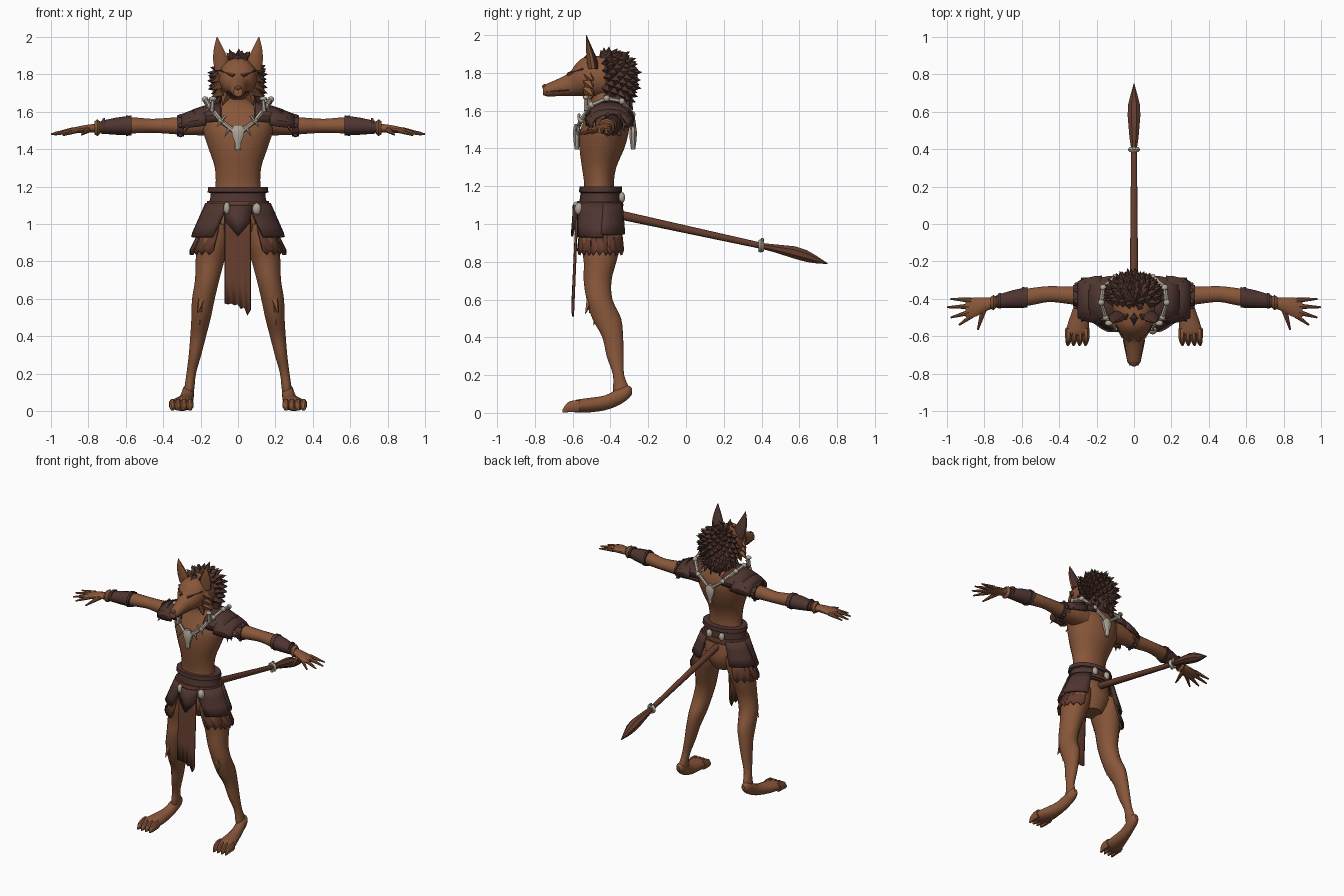
import bpy, bmesh, math, random
from mathutils import Vector, Matrix

random.seed(4)


def material(name, rgb):
    m = bpy.data.materials.new(name)
    m.diffuse_color = (*rgb, 1)
    return m


FUR = material("brown fur", (0.25, 0.095, 0.042))
HAIR = material("dark hair", (0.075, 0.032, 0.025))
LEATHER = material("dark leather", (0.078, 0.036, 0.030))
CLOTH = material("russet cloth", (0.13, 0.047, 0.027))
BONE = material("pale bone", (0.43, 0.38, 0.31))


def finish(name, bm, mats, mirror=False, angle=40, thick=0):
    bmesh.ops.recalc_face_normals(bm, faces=bm.faces[:])
    me = bpy.data.meshes.new(name)
    for f in bm.faces:
        f.smooth = True
    bm.to_mesh(me)
    bm.free()
    me.set_sharp_from_angle(angle=math.radians(angle))
    for m in mats if isinstance(mats, list) else [mats]:
        me.materials.append(m)
    ob = bpy.data.objects.new(name, me)
    bpy.context.collection.objects.link(ob)
    if thick:
        s = ob.modifiers.new("thickness", 'SOLIDIFY')
        s.thickness, s.offset = thick, 0
    if mirror:
        ob.modifiers.new("mirror", 'MIRROR').use_axis[0] = True
    return ob


def catmull(rings, steps=3):
    out = []
    for i in range(len(rings) - 1):
        p = [rings[max(0, min(len(rings) - 1, i + k))] for k in (-1, 0, 1, 2)]
        for s in range(steps):
            t = s / steps
            out.append([0.5 * (2 * b + (c - a) * t + (2 * a - 5 * b + 4 * c - d) * t * t
                               + (3 * b - a - 3 * c + d) * t ** 3) for a, b, c, d in zip(*p)])
    return out + [rings[-1]]


# Elliptical rings (x, y, z, radius, radius) joined along a main axis
def loft(name, axis, rings, mats, n=16, curved=True, mirror=False, bm=None):
    own = bm is None
    bm = bm or bmesh.new()
    u, v = {'x': (1, 2), 'y': (0, 2), 'z': (0, 1)}[axis]
    rows = []
    for r in catmull(rings) if curved else rings:
        row = []
        for k in range(n):
            a = 2 * math.pi * (k + 0.5) / n
            p = list(r[:3])
            p[u] += r[3] * math.cos(a)
            p[v] += r[4] * math.sin(a)
            row.append(bm.verts.new(p))
        rows.append(row)
    for a, b in zip(rows, rows[1:]):
        for k in range(n):
            bm.faces.new((a[k], a[(k + 1) % n], b[(k + 1) % n], b[k]))
    bm.faces.new(rows[0])
    bm.faces.new(rows[-1])
    return finish(name, bm, mats, mirror) if own else bm


# Tapered rods (start, end, start radius, end radius) in one object
def rods(name, items, mat, sides=6, mirror=False, angle=40):
    bm = bmesh.new()
    for a, b, r1, r2 in items:
        a, b = Vector(a), Vector(b)
        q = (b - a).to_track_quat('Z', 'Y').to_matrix().to_4x4()
        bmesh.ops.create_cone(bm, cap_ends=True, segments=sides, radius1=r1, radius2=r2,
                              depth=(b - a).length, matrix=Matrix.Translation((a + b) / 2) @ q)
    return finish(name, bm, mat, mirror, angle)


def balls(name, items, mat, mirror=False):
    bm = bmesh.new()
    for c, s in items:
        bmesh.ops.create_icosphere(bm, subdivisions=2, radius=1,
                                   matrix=Matrix.Translation(c) @ Matrix.Diagonal((*s, 1)))
    return finish(name, bm, mat, mirror)


# Thin sheet from a function of (u, v)
def sheet(name, fn, nu, nv, mat, thick=0.012, mirror=False):
    bm = bmesh.new()
    g = [[bm.verts.new(fn(i / nu, j / nv)) for j in range(nv + 1)] for i in range(nu + 1)]
    for i in range(nu):
        for j in range(nv):
            bm.faces.new((g[i][j], g[i + 1][j], g[i + 1][j + 1], g[i][j + 1]))
    return finish(name, bm, mat, mirror, 30, thick)


# Body
loft("torso", 'z', [(0, -.44, .88, .07, .07), (0, -.45, .97, .14, .115), (0, -.455, 1.1, .14, .10),
                    (0, -.46, 1.2, .122, .08), (0, -.46, 1.3, .125, .092), (0, -.445, 1.4, .158, .12),
                    (0, -.43, 1.5, .19, .13), (0, -.42, 1.57, .19, .11), (0, -.42, 1.62, .13, .09),
                    (0, -.43, 1.66, .085, .075), (0, -.44, 1.73, .075, .08)], FUR, 20)
loft("arm", 'x', [(.12, -.40, 1.535, .085, .065), (.2, -.39, 1.535, .072, .062), (.28, -.385, 1.525, .055, .05),
                  (.36, -.38, 1.525, .047, .044), (.46, -.375, 1.525, .043, .038), (.56, -.39, 1.527, .047, .043),
                  (.66, -.40, 1.523, .04, .036), (.76, -.42, 1.515, .027, .024)], FUR, mirror=True)
loft("hand", 'x', [(.74, -.418, 1.515, .026, .024), (.8, -.432, 1.51, .04, .022),
                   (.86, -.447, 1.503, .055, .018), (.9, -.45, 1.497, .048, .012)], FUR, 12, mirror=True)
rods("fingers", [((.87, -.408, 1.503), (.98, -.40, 1.487), .015, .005),
                 ((.88, -.440, 1.503), (1.0, -.445, 1.48), .015, .005),
                 ((.88, -.472, 1.500), (.98, -.50, 1.478), .015, .005),
                 ((.86, -.485, 1.500), (.935, -.54, 1.475), .014, .005),
                 ((.80, -.445, 1.505), (.835, -.565, 1.478), .018, .005)], FUR, 8, True)
loft("leg", 'z', [(.11, -.45, 1.0, .08, .11), (.13, -.45, .9, .09, .108), (.15, -.455, .8, .078, .088),
                  (.165, -.468, .7, .066, .075), (.185, -.458, .6, .062, .07), (.197, -.42, .5, .053, .078),
                  (.213, -.388, .4, .043, .056), (.23, -.375, .3, .034, .046), (.25, -.357, .2, .026, .03),
                  (.26, -.342, .12, .027, .045), (.265, -.345, .07, .022, .03)], FUR, mirror=True)
loft("foot", 'y', [(.262, -.285, .115, .012, .016), (.265, -.31, .108, .03, .038), (.27, -.36, .083, .034, .045),
                   (.28, -.43, .053, .04, .04), (.295, -.52, .04, .056, .039), (.305, -.58, .036, .062, .034),
                   (.307, -.60, .03, .05, .026)], FUR, mirror=True)
toes = bmesh.new()
for x in (.256, .288, .32, .35):
    loft("", 'y', [(x, -.56, .036, .02, .032), (x, -.61, .034, .019, .032), (x + .002, -.635, .024, .014, .023),
                   (x + .004, -.653, .011, .004, .009)], FUR, 8, bm=toes)
finish("toes", toes, FUR, True)
rods("knee_tufts", [((.19, -.50, .62), (.215, -.535, .52), .03, 0), ((.21, -.46, .56), (.205, -.49, .46), .03, 0),
                    ((.20, -.49, .54), (.17, -.525, .62), .025, 0)], FUR, 5, True)

# Head
loft("head", 'y', [(0, -.33, 1.77, .07, .08), (0, -.40, 1.78, .11, .11), (0, -.48, 1.775, .112, .115),
                   (0, -.54, 1.778, .1, .105), (0, -.58, 1.765, .083, .088), (0, -.62, 1.738, .057, .062),
                   (0, -.68, 1.722, .044, .046), (0, -.73, 1.71, .037, .036), (0, -.757, 1.707, .024, .025)], FUR)
balls("nose", [((0, -.748, 1.727), (.022, .014, .014))], CLOTH)
rods("brows", [((.02, -.622, 1.79), (.095, -.545, 1.822), .014, .004)], CLOTH, 5, True)
rods("eyes", [((.038, -.607, 1.776), (.082, -.565, 1.79), .011, .004)], HAIR, 5, True)
rods("mouth_line", [((.03, -.74, 1.698), (.056, -.62, 1.708), .005, .004)], CLOTH, 5, True)
ear = loft("ear", 'z', [(.08, -.49, 1.82, .046, .03), (.092, -.50, 1.88, .043, .026), (.104, -.515, 1.94, .026, .015),
                        (.112, -.528, 2.0, .002, .002)], [FUR, HAIR], 10, mirror=True)
for f in ear.data.polygons:
    f.material_index = 1 if f.normal.y > 0 else 0
rods("cheek_fur", [((.08, -.52, z), (.145, -.49, z - .035), .032, 0) for z in (1.79, 1.75, 1.71)] +
     [((.06, -.51, 1.70), (.085, -.52, 1.63), .035, 0)], FUR, 5, True)

# Spiky mane
balls("mane_base", [((0, -.392, 1.775), (.125, .108, .13)), ((0, -.36, 1.68), (.10, .075, .09))], HAIR)
locks = []
for i in range(150):
    z = 1 - 2 * (i + .5) / 150
    a = i * 2.39996
    d = Vector((math.sqrt(1 - z * z) * math.cos(a), math.sqrt(1 - z * z) * math.sin(a), z))
    if d.y < -.35 and d.z < .8 or d.z < -.85:
        continue
    base = Vector((0, -.392, 1.765)) + Vector((d.x * .11, d.y * .098, d.z * .125))
    out = Vector((d.x, d.y + .35, d.z * .6 - .1)).normalized() * random.uniform(.045, .07)
    locks.append((base, base + out, .03, 0))
for k in range(7):
    a = math.pi * k / 6
    locks.append(((.09 * math.cos(a), -.40 + .08 * math.sin(a), 1.68),
                  (.125 * math.cos(a), -.40 + .12 * math.sin(a), 1.60), .035, 0))
locks += [((x, -.49, 1.87), (x * 1.3, -.515, 1.925 - abs(x)), .026, 0) for x in (-.04, 0, .04)]
rods("mane_locks", locks, HAIR, 4, angle=20)
rods("forelock", [((0, -.50, 1.885), (0, -.575, 1.853), .026, 0)], HAIR, 4)


# Shoulder armour, layered arched shells
def pad(x0, x1, z0, z1, ry, rz):
    def f(u, v):
        a = math.pi * (-.08 + 1.16 * v)
        x = x0 + (x1 - x0) * u
        w = 1 - .25 * u * u
        return x, -.405 - ry * w * math.cos(a), z0 + (z1 - z0) * u + rz * w * math.sin(a)
    return f


sheet("shoulder_upper", pad(.09, .24, 1.57, 1.55, .125, .075), 3, 8, LEATHER, .014, True)
sheet("shoulder_lower", pad(.17, .30, 1.545, 1.525, .125, .075), 3, 8, LEATHER, .014, True)
rods("shoulder_fringe", [((.25, -.405 + .028 * k, 1.56), (.285, -.405 + .04 * k, 1.475 + .006 * abs(k)), .022, 0)
                         for k in (-3, -2, 2, 3)], CLOTH, 4, True)
loft("arm_band", 'x', [(.29, -.385, 1.527, .062, .06), (.325, -.382, 1.525, .058, .056)], LEATHER, 10, False, True)
balls("arm_band_studs", [((.308, -.384 + .06 * math.cos(a), 1.526 + .058 * math.sin(a)), (.012,) * 3)
                         for a in (0, 1.05, 2.1, 3.14, 4.2, 5.25)], LEATHER, True)
loft("bracer", 'x', [(.57, -.392, 1.527, .058, .053), (.65, -.402, 1.523, .05, .046),
                     (.735, -.415, 1.517, .037, .034)], LEATHER, 10, False, True)
for x, y, r in ((.585, -.394, .059), (.71, -.411, .044)):
    loft("bracer_strap", 'x', [(x, y, 1.526, r, r - .004), (x + .014, y, 1.525, r, r - .004)],
         LEATHER, 10, False, True)
loft("wrist_ring", 'x', [(.738, -.418, 1.515, .032, .034), (.752, -.42, 1.515, .043, .045),
                         (.768, -.422, 1.514, .032, .034)], FUR, 10, False, True)

# Bone necklace with a small skull front and back
path = [(.025, -.578, 1.50), (.09, -.555, 1.55), (.15, -.50, 1.63), (.175, -.42, 1.665),
        (.165, -.34, 1.65), (.10, -.285, 1.58), (.02, -.275, 1.52)]
rods("necklace_bones", [(a, b, .013, .011) for a, b in zip(path, path[1:])] +
     [((x - .022, y - .012, z + .03), (x + .022, y - .012, z - .03), .009, .004) for x, y, z in path[1:3] + path[5:6]] +
     [((.14, -.53, 1.60), (.135, -.53, 1.67), .013, .009), ((.05, -.57, 1.51), (.075, -.578, 1.46), .01, 0)],
     BONE, 6, True)
balls("necklace_joints", [(p, (.018, .018, .018)) for p in path[1:6]] +
      [((.135, -.53, 1.67), (.022, .016, .012))], BONE, True)
for name, y in (("front_skull", -.578), ("back_skull", -.28)):
    loft(name, 'z', [(0, y, 1.53, .022, .012), (0, y, 1.505, .038, .02), (0, y, 1.475, .034, .022),
                     (0, y, 1.435, .018, .018), (0, y, 1.395, .016, .012)], BONE, 8, False)

# Belt
loft("belt", 'z', [(0, -.455, 1.08, .168, .118), (0, -.453, 1.14, .15, .108), (0, -.452, 1.165, .15, .106),
                   (0, -.452, 1.17, .165, .114), (0, -.452, 1.198, .162, .112)], LEATHER, 18, False)
loft("belt_strap", 'z', [(0, -.455, 1.095, .172, .125), (0, -.455, 1.122, .168, .12)], CLOTH, 18, False)
balls("belt_beads", [((-.06, -.583, 1.085), (.018, .02, .034)), ((.1, -.567, 1.08), (.024, .024, .034)),
                     ((.05, -.34, 1.14), (.022, .018, .03)), ((-.05, -.34, 1.14), (.022, .018, .03))], BONE)


# Skirt panels wrapped round the hips
def wrap(t0, t1, b0, b1, top, bottom, jag=0):
    def f(u, v):
        a = math.radians((t0 + (t1 - t0) * u) * (1 - v) + (b0 + (b1 - b0) * u) * v)
        rx, ry, z = (top[k] + (bottom[k] - top[k]) * v for k in range(3))
        z -= jag * v * (round(u * 6) % 2)
        return rx * math.cos(a), -.45 + ry * math.sin(a), z
    return f


sheet("hip_panel", wrap(-70, 15, -56, 5, (.165, .125, 1.11), (.245, .145, .93)), 6, 3, LEATHER, .016, True)
sheet("rear_hip_panel", wrap(5, 62, 0, 60, (.168, .122, 1.11), (.24, .14, .945)), 6, 3, LEATHER, .016, True)
for k, (a, b) in enumerate(((-58, -20), (-24, 18), (14, 55))):
    sheet("under_cloth", wrap(a, b, a, b, (.16, .12, 1.05), (.25 + .005 * k, .145, .86), .025), 6, 3,
          CLOTH, .01, True)


# Front flap and ragged loincloth
sheet("front_flap", lambda u, v: ((u - .5) * (.15 - .02 * v), -.592 - .012 * v + .04 * abs(u - .5),
                                  1.10 - v * (.09 + .075 * (1 - abs(2 * u - 1)))), 2, 2, LEATHER, .012)
hem = (.575, .57, .575, .565, .57, .545, .555, .51, .54)
sheet("loincloth", lambda u, v: (-.07 + .137 * u, -.578 - .024 * v + .004 * (round(u * 8) % 2),
                                 1.08 + (hem[round(u * 8)] - 1.08) * v), 8, 4, CLOTH, .01)

# Tail with bone ring and tuft
rods("tail", [((0, -.36, 1.05), (0, .42, .88), .024, .016)], CLOTH, 10)
loft("tail_tuft", 'y', [(0, .40, .884, .016, .017), (0, .46, .873, .026, .022), (0, .58, .848, .037, .036),
                        (0, .64, .83, .034, .034), (0, .69, .812, .02, .022), (0, .75, .79, .002, .002)],
     CLOTH, 8, False)
loft("tail_ring", 'y', [(0, .385, .887, .024, .028), (0, .398, .885, .036, .034), (0, .412, .882, .024, .028)],
     BONE, 10, False)
rods("tail_ring_pegs", [((0, .398, .885), (0, .405, .925), .012, .008), ((0, .398, .885), (0, .39, .85), .012, .008)],
     BONE, 6)
